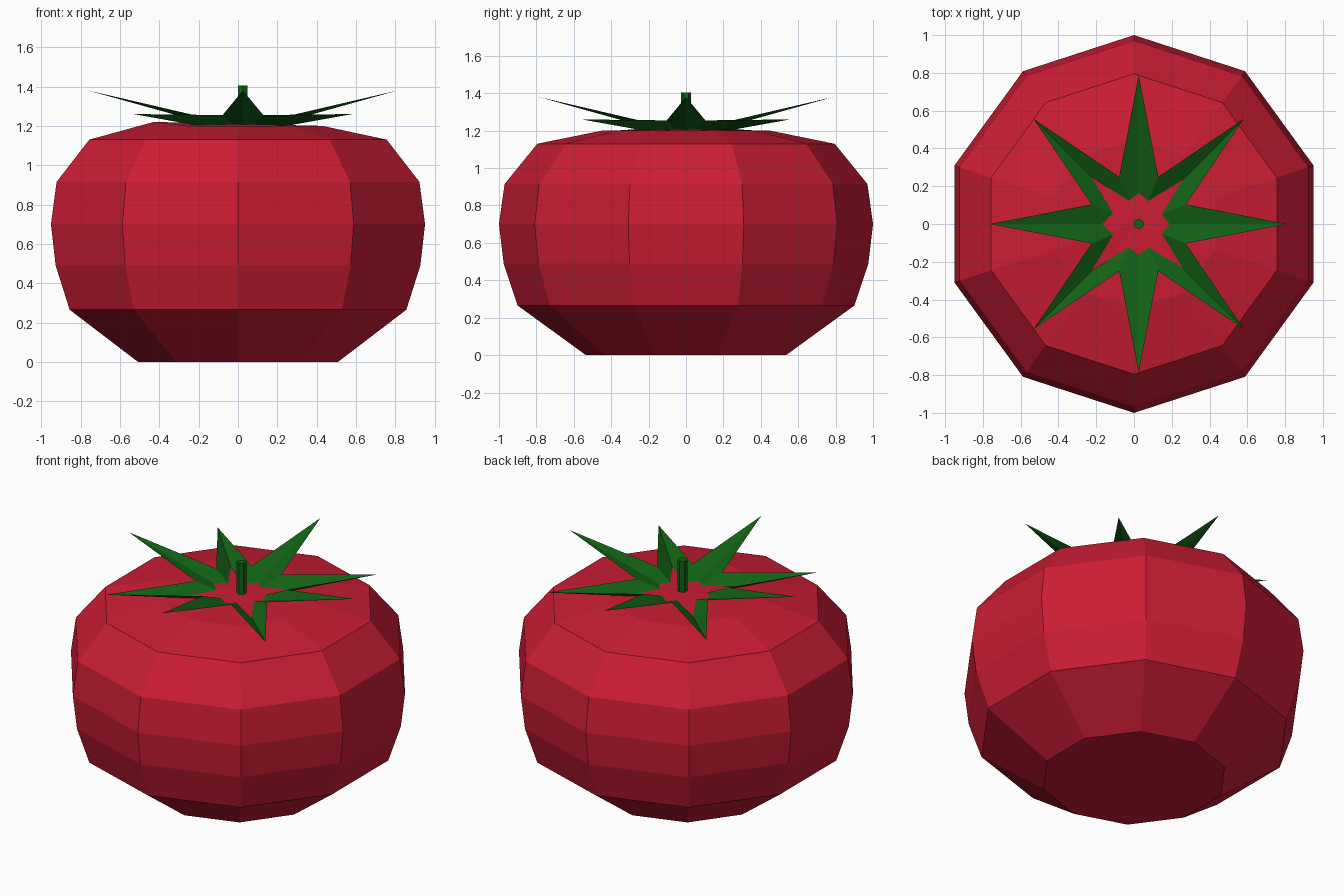
import bpy
from math import sin, cos, pi

if "Cube" in bpy.data.objects:
    bpy.data.objects.remove(bpy.data.objects["Cube"])


def material(name, color):
    m = bpy.data.materials.new(name)
    m.diffuse_color = (*color, 1)
    m.use_nodes = True
    m.node_tree.nodes["Principled BSDF"].inputs["Base Color"].default_value = m.diffuse_color
    return m


def build(name, verts, faces, mat):
    me = bpy.data.meshes.new(name)
    me.from_pydata(verts, [], faces)
    me.materials.append(mat)
    me.update()
    ob = bpy.data.objects.new(name, me)
    bpy.context.collection.objects.link(ob)
    return ob


red = material("red_skin", (0.60, 0.012, 0.035))
green = material("green_leaf", (0.006, 0.12, 0.007))

# Fruit: ten-sided lathe of (radius, height), flat base, shallow top fan
SIDES = 10
profile = [(0.535, 0), (0.90, 0.265), (0.975, 0.49), (1.0, 0.70),
           (0.97, 0.915), (0.795, 1.13), (0.45, 1.20)]
verts, faces = [], []
for r, z in profile:
    for i in range(SIDES):
        a = pi / 2 + 2 * pi * i / SIDES
        x, y = r * cos(a), r * sin(a)
        # the crown is slightly higher on the left
        lift = 0.02 if z == 1.20 and x < -0.4 else 0
        verts.append((x, y, z + lift))
for k in range(len(profile) - 1):
    for i in range(SIDES):
        j = (i + 1) % SIDES
        a, b = k * SIDES, (k + 1) * SIDES
        faces.append((a + i, a + j, b + j, b + i))
faces.append(tuple(reversed(range(SIDES))))
top = (len(profile) - 1) * SIDES
verts.append((0, 0, 1.21))
for i in range(SIDES):
    faces.append((top + i, top + (i + 1) % SIDES, len(verts) - 1))
build("tomato_fruit", verts, faces, red)

# Leaf star: eight creased points, alternately high and low, dipping at the centre
CX = 0.025
verts = [(CX, 0, 1.16)]
for i in range(16):
    a = 2 * pi * i / 16
    r, z = (0.27, 1.255) if i % 2 else (0.787, 1.38 if i % 4 == 0 else 1.26)
    verts.append((CX + r * cos(a), r * sin(a), z))
faces = [(0, i + 1, (i + 1) % 16 + 1) for i in range(16)]
build("leaf_star", verts, faces, green)

# Stem: thin six-sided rod
bpy.ops.mesh.primitive_cylinder_add(vertices=6, radius=0.028, depth=0.245,
                                    location=(CX, 0, 1.2825))
stem = bpy.context.object
stem.name = "stem"
stem.data.materials.append(green)
